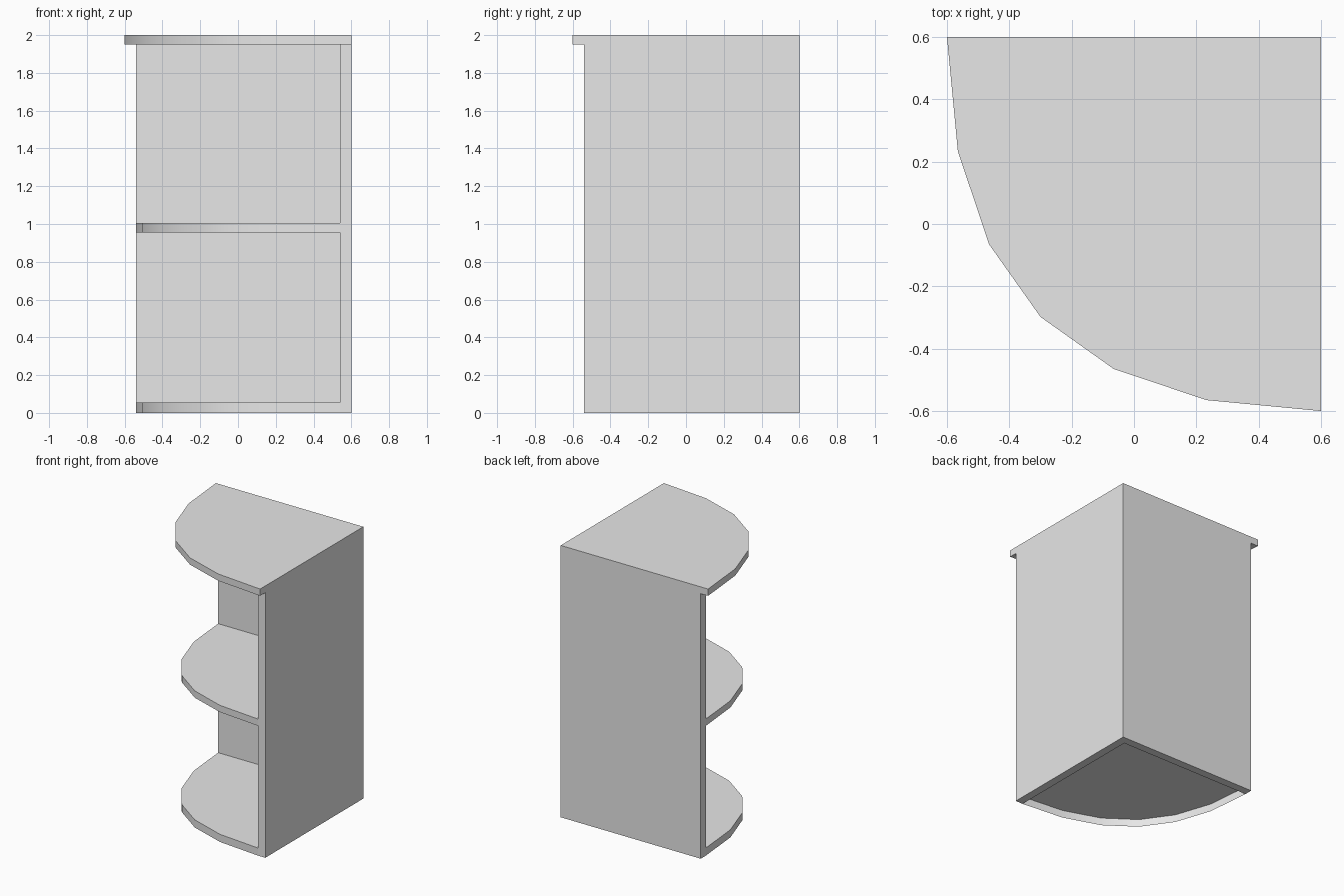
import bpy
import bmesh

cube = bpy.data.objects.get("Cube")
if cube:
    bpy.data.objects.remove(cube, do_unlink=True)

HALF = 0.6        # half width of the top
INNER = 0.54      # inner face of the panels, reach of the shelves
BOARD = 0.05      # board thickness

grey = bpy.data.materials.new("plain grey")
grey.diffuse_color = (0.8, 0.8, 0.8, 1)
grey.use_nodes = True
grey.node_tree.nodes["Principled BSDF"].inputs["Base Color"].default_value = (0.8, 0.8, 0.8, 1)


def prism(name, outline, bottom, top, open_bottom=False):
    """Extrude a flat outline upward; the underside can be left open."""
    bm = bmesh.new()
    base = bm.faces.new([bm.verts.new((x, y, bottom)) for x, y in outline])
    up = bmesh.ops.extrude_face_region(bm, geom=[base], use_keep_orig=True)["geom"]
    raised = [v for v in up if isinstance(v, bmesh.types.BMVert)]
    bmesh.ops.translate(bm, verts=raised, vec=(0, 0, top - bottom))
    bmesh.ops.recalc_face_normals(bm, faces=bm.faces)
    if open_bottom:
        under = [f for f in bm.faces if f.normal.z < -0.9]
        bmesh.ops.delete(bm, geom=under, context="FACES_ONLY")
    mesh = bpy.data.meshes.new(name)
    bm.to_mesh(mesh)
    bm.free()
    mesh.materials.append(grey)
    obj = bpy.data.objects.new(name, mesh)
    bpy.context.collection.objects.link(obj)
    bpy.ops.object.select_all(action="DESELECT")
    obj.select_set(True)
    bpy.context.view_layer.objects.active = obj
    bpy.ops.object.shade_smooth_by_angle(angle=0.52)
    return obj


# Rounded front edge: half the arc, mirrored across the diagonal
half_arc = [(-0.6, 0.6), (-0.565, 0.233), (-0.465, -0.065)]
arc = half_arc + [(-0.3, -0.298)] + [(y, x) for x, y in reversed(half_arc)]
arc[4] = (-0.065, -0.465)
quarter = arc + [(HALF, HALF)]
shelf = [(x * INNER / HALF, y * INNER / HALF) for x, y in quarter]

# Back and side panels joined in an L
corner = [(-INNER, HALF), (-INNER, INNER), (INNER, INNER),
          (INNER, -INNER), (HALF, -INNER), (HALF, HALF)]
prism("back_and_side_panels", corner, 0, 2 - BOARD)

# Boards
prism("top_board", quarter, 2 - BOARD, 2)
prism("middle_shelf", shelf, 0.955, 0.955 + BOARD)
prism("bottom_shelf", shelf, 0, 0.056, open_bottom=True)
